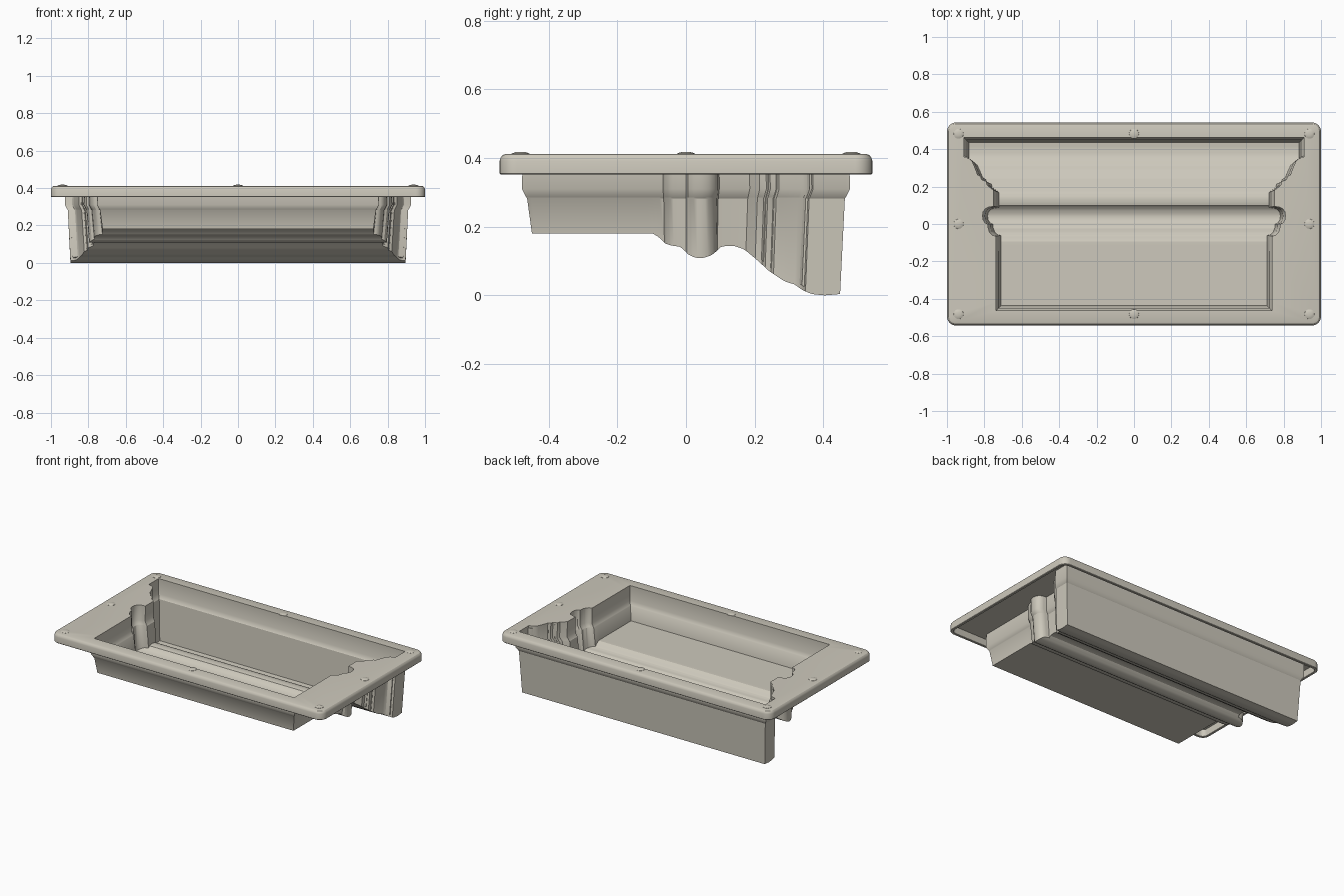
import bpy, bmesh, math
from mathutils import Vector

if "Cube" in bpy.data.objects:
    bpy.data.objects.remove(bpy.data.objects["Cube"])

stone = bpy.data.materials.new("warm grey plastic")
stone.diffuse_color = (0.61, 0.58, 0.50, 1)
stone.use_nodes = True
stone.node_tree.nodes["Principled BSDF"].inputs["Base Color"].default_value = stone.diffuse_color

TOP, UNDER, LIP = 0.412, 0.398, 0.352
WALL = 0.013

# Half plan of the basin opening (x, y), front to back
PLAN = [(.738, -.463), (.739, -.065), (.757, -.06), (.772, -.045), (.78, -.02),
        (.782, 0), (.796, .006), (.806, .022), (.81, .045), (.806, .066),
        (.794, .082), (.778, .09), (.75, .094), (.75, .18), (.785, .208),
        (.79, .228), (.815, .238), (.82, .255), (.836, .263), (.85, .3),
        (.865, .335), (.88, .35), (.91, .359), (.91, .463)]

# Moulding section of the floor underside (y, z)
FLOOR = [(-.45, .181), (-.095, .18), (-.077, .168), (-.06, .151), (-.042, .145),
         (-.019, .142), (-.007, .134), (.007, .119), (.025, .110), (.048, .108),
         (.074, .117), (.092, .131), (.098, .14), (.115, .144), (.141, .144),
         (.17, .134), (.205, .105), (.243, .07), (.287, .041), (.316, .032),
         (.34, .015), (.366, .004), (.404, .0), (.45, .004)]


def floor_z(y):
    if y <= FLOOR[0][0]:
        return FLOOR[0][1]
    for (y0, z0), (y1, z1) in zip(FLOOR, FLOOR[1:]):
        if y <= y1:
            return z0 + (z1 - z0) * (y - y0) / (y1 - y0)
    return FLOOR[-1][1]


def densify(points, step):
    out = [points[0]]
    for a, b in zip(points, points[1:]):
        n = max(1, math.ceil(math.dist(a, b) / step))
        out += [(a[0] + (b[0] - a[0]) * i / n, a[1] + (b[1] - a[1]) * i / n)
                for i in range(1, n + 1)]
    return out


SIDE = densify(PLAN, 0.012)


def basin_ring(bm, inset, z=None, lift=0):
    """Closed ring: right side front to back, then left side back to front."""
    pts = [(x - inset, y * (1 - inset / .463)) for x, y in SIDE]
    pts += [(-x, y) for x, y in reversed(pts)]
    return [bm.verts.new((x, y, floor_z(y) + lift if z is None else z)) for x, y in pts]


def rect_ring(bm, inset, z):
    """Rounded rectangle ring for the flange."""
    r = 0.05 - inset
    out = []
    for cx, cy, start in ((.95, .493, 0), (-.95, .493, 90), (-.95, -.493, 180), (.95, -.493, 270)):
        for i in range(9):
            a = math.radians(start + i * 90 / 8)
            out.append(bm.verts.new((cx + r * math.cos(a), cy + r * math.sin(a), z)))
    return out


def bridge(bm, a, b):
    n = len(a)
    for i in range(n):
        j = (i + 1) % n
        bm.faces.new((a[i], a[j], b[j], b[i]))


def ring_edges(bm, ring):
    out = []
    for a, b in zip(ring, ring[1:] + ring[:1]):
        out.append(bm.edges.get((a, b)) or bm.edges.new((a, b)))
    return out


def finish(bm, name, angle=30):
    bmesh.ops.recalc_face_normals(bm, faces=bm.faces[:])
    me = bpy.data.meshes.new(name)
    bm.to_mesh(me)
    bm.free()
    me.materials.append(stone)
    ob = bpy.data.objects.new(name, me)
    bpy.context.collection.objects.link(ob)
    me.shade_smooth()
    me.set_sharp_from_angle(angle=math.radians(angle))
    return ob


# Tray: stepped basin walls with a moulded floor, as inner and outer skins
bm = bmesh.new()
LEVELS = [(-.015, .31), (-.003, .287), (0, .283)]
rims = []
for extra, rim_z, lift in ((0, UNDER, 0), (WALL, TOP, .012)):
    rings = [basin_ring(bm, extra - .013, rim_z)]
    rings += [basin_ring(bm, extra + d, z) for d, z in LEVELS]
    rings.append(basin_ring(bm, extra + .014, None, lift))
    for a, b in zip(rings, rings[1:]):
        bridge(bm, a, b)
    bottom = rings[-1]
    n = len(SIDE)
    for i in range(n - 1):
        bm.faces.new((bottom[i], bottom[i + 1], bottom[-2 - i], bottom[-1 - i]))
    rims.append(rings[0])

# Flange: rounded edge with a hollow lip hanging below
FLANGE = [(.02, UNDER), (.018, LIP + .002), (.016, LIP), (.003, LIP), (0, LIP + .003),
          (0, .392), (.003, .402), (.009, .409), (.018, TOP)]
rects = [rect_ring(bm, d, z) for d, z in FLANGE]
for a, b in zip(rects, rects[1:]):
    bridge(bm, a, b)
for outer, rim, nz in ((rects[0], rims[0], -1), (rects[-1], rims[1], 1)):
    edges = ring_edges(bm, outer) + ring_edges(bm, rim)
    bmesh.ops.triangle_fill(bm, use_beauty=True, use_dissolve=False,
                            edges=edges, normal=Vector((0, 0, nz)))
finish(bm, "tray")

# Low domed studs around the flange
for k, (x, y) in enumerate([(x, y) for x in (-.938, 0, .938) for y in (-.482, 0, .482)
                            if (x, y) != (0, 0)]):
    bm = bmesh.new()
    rings = []
    for r, z in ((.027, TOP - .002), (.026, TOP + .001), (.019, TOP + .004), (.01, TOP + .006)):
        rings.append([bm.verts.new((x + r * math.cos(i * math.tau / 20),
                                    y + r * math.sin(i * math.tau / 20), z)) for i in range(20)])
    for a, b in zip(rings, rings[1:]):
        bridge(bm, a, b)
    bm.faces.new(rings[-1])
    bm.faces.new(rings[0][::-1])
    finish(bm, f"stud_{k + 1}", 40)
